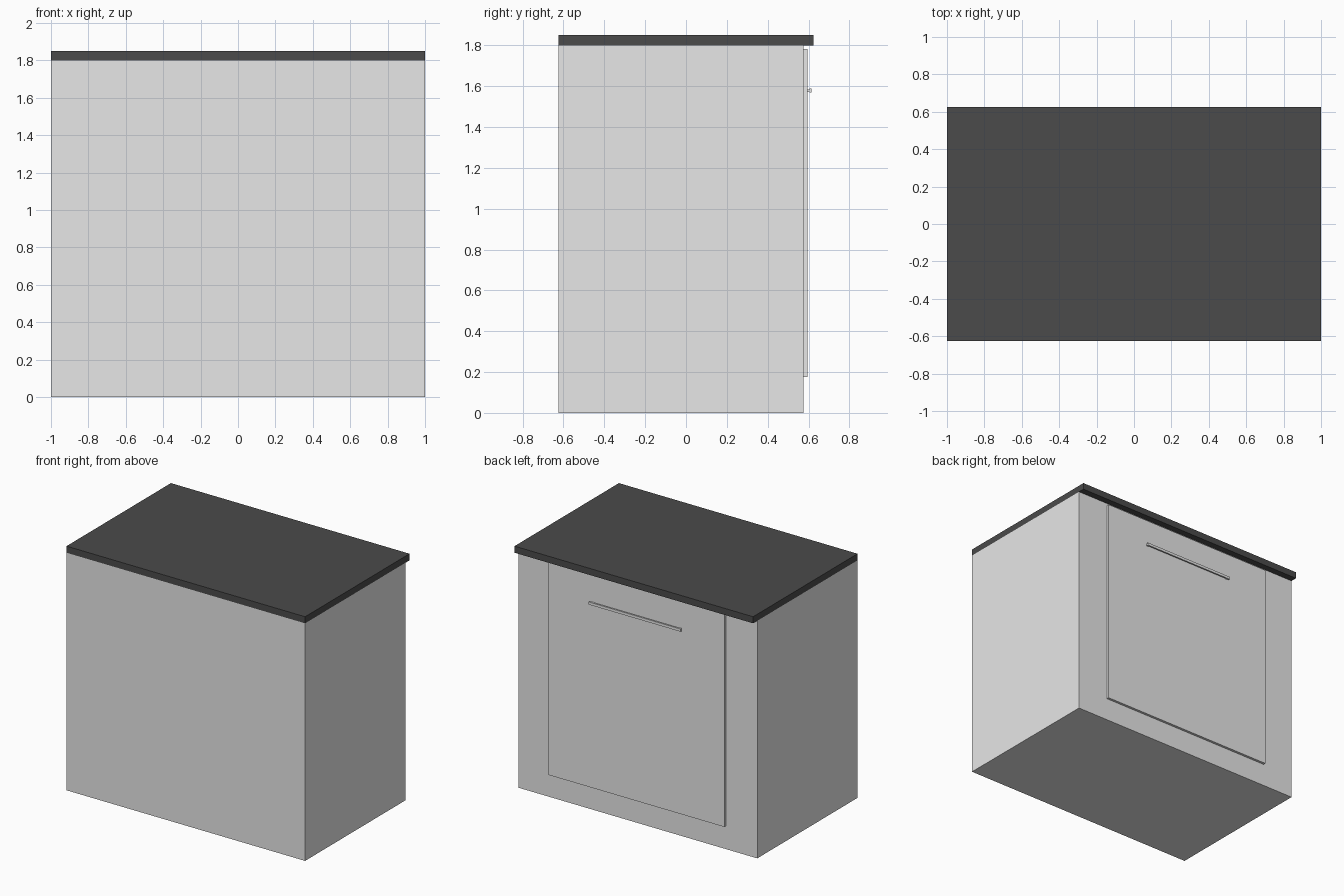
import bpy
import bmesh
from mathutils import Matrix, Vector

cube = bpy.data.objects.get("Cube")
if cube:
    bpy.data.objects.remove(cube, do_unlink=True)


def make_material(name, grey):
    colour = (grey, grey, grey, 1)
    mat = bpy.data.materials.new(name)
    mat.use_nodes = True
    mat.diffuse_color = colour
    mat.node_tree.nodes["Principled BSDF"].inputs["Base Color"].default_value = colour
    return mat


def box(name, x, y, z, mat):
    """Box from (min, max) pairs along each axis."""
    spans = (x, y, z)
    centre = Vector([(a + b) / 2 for a, b in spans])
    size = Vector([b - a for a, b in spans])
    bm = bmesh.new()
    bmesh.ops.create_cube(bm, size=1, matrix=Matrix.Translation(centre) @ Matrix.Diagonal(size).to_4x4())
    mesh = bpy.data.meshes.new(name)
    bm.to_mesh(mesh)
    bm.free()
    mesh.materials.append(mat)
    obj = bpy.data.objects.new(name, mesh)
    bpy.context.collection.objects.link(obj)
    return obj


light_grey = make_material("light_grey", 0.8)
charcoal = make_material("charcoal", 0.07)

# Cabinet body and overhanging worktop
BACK, FACE, DOOR_FACE = -0.625, 0.575, 0.594
box("cabinet_body", (-1, 1), (BACK, FACE), (0, 1.8), light_grey)
box("worktop", (-1, 1), (BACK, -BACK), (1.8, 1.85), charcoal)

# Door panel
box("door", (-0.737, 0.737), (FACE, DOOR_FACE), (0.175, 1.783), light_grey)

# Bar handle on two short posts
box("handle_bar", (-0.385, 0.385), (0.604, 0.615), (1.568, 1.588), light_grey)
for side, x in (("right", -0.37), ("left", 0.37)):
    box(f"handle_post_{side}", (x - 0.01, x + 0.01), (DOOR_FACE, 0.604), (1.572, 1.584), light_grey)
